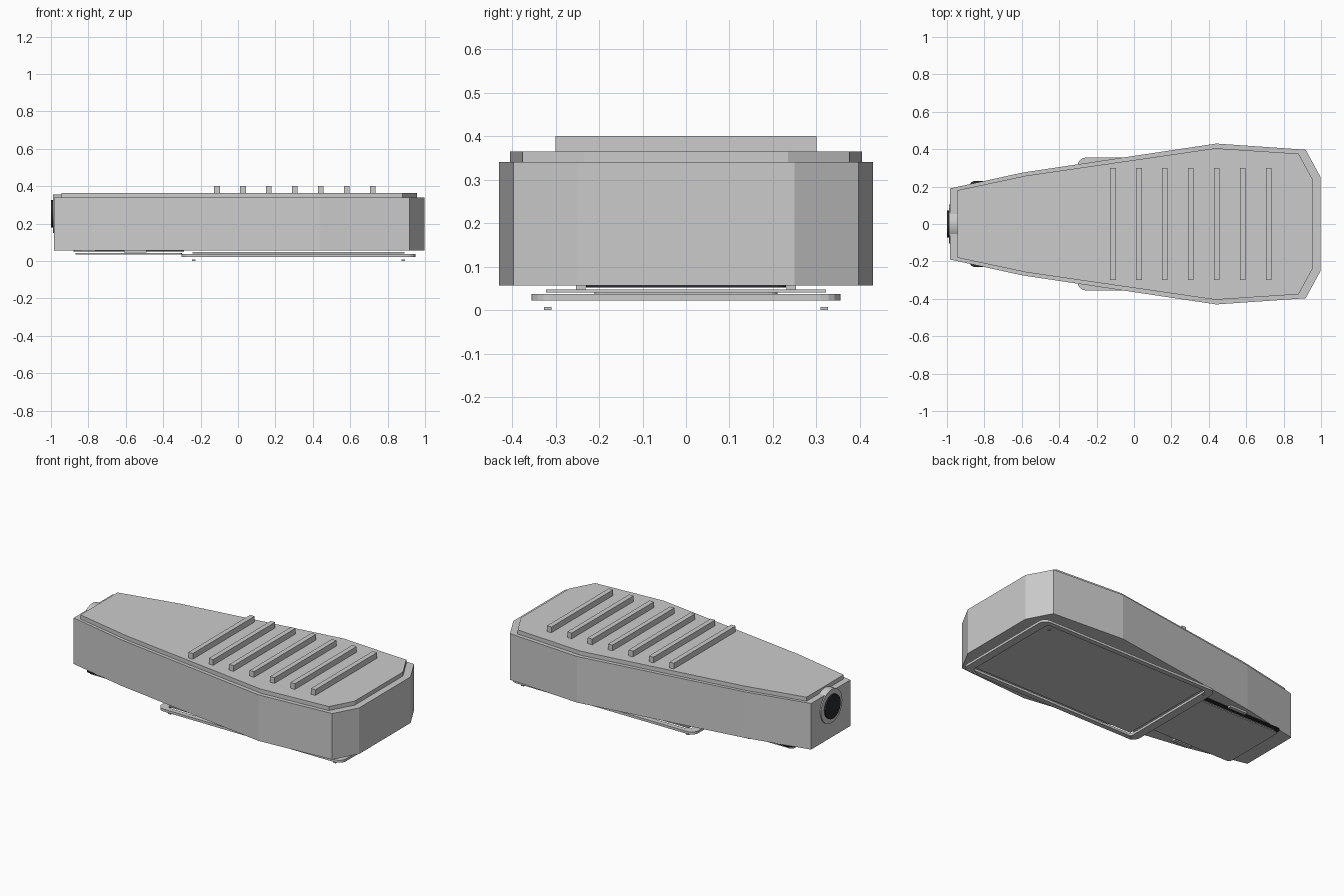
import bpy, bmesh, math

if "Cube" in bpy.data.objects:
    bpy.data.objects.remove(bpy.data.objects["Cube"])


def material(name, rgb):
    m = bpy.data.materials.new(name)
    m.diffuse_color = (*rgb, 1)
    m.use_nodes = True
    m.node_tree.nodes["Principled BSDF"].inputs["Base Color"].default_value = m.diffuse_color
    return m


BLACK = material("black_rubber", (0.02, 0.022, 0.025))


def finish(name, bm, mat=None):
    bmesh.ops.recalc_face_normals(bm, faces=bm.faces)
    me = bpy.data.meshes.new(name)
    bm.to_mesh(me)
    bm.free()
    ob = bpy.data.objects.new(name, me)
    bpy.context.collection.objects.link(ob)
    if mat:
        me.materials.append(mat)
    return ob


def prism(name, outline, z0, z1, mat=None):
    bm = bmesh.new()
    face = bm.faces.new([bm.verts.new((x, y, z0)) for x, y in outline])
    ext = bmesh.ops.extrude_face_region(bm, geom=[face])
    top = [v for v in ext["geom"] if isinstance(v, bmesh.types.BMVert)]
    bmesh.ops.translate(bm, verts=top, vec=(0, 0, z1 - z0))
    return finish(name, bm, mat)


def mirrored(half):
    return half + [(x, -y) for x, y in reversed(half)]


def round_rect(x0, x1, hy, r, n=4):
    pts = []
    for cx, cy, a0 in ((x1 - r, hy - r, 0), (x0 + r, hy - r, 90),
                       (x0 + r, r - hy, 180), (x1 - r, r - hy, 270)):
        for i in range(n + 1):
            a = math.radians(a0 + 90 * i / n)
            pts.append((cx + r * math.cos(a), cy + r * math.sin(a)))
    return pts


def ring(name, outer, inner, z0, z1, mat=None):
    bm = bmesh.new()
    loops = [[bm.verts.new((x, y, z)) for x, y in o]
             for o, z in ((outer, z0), (outer, z1), (inner, z1), (inner, z0))]
    n = len(outer)
    for k in range(4):
        a, b = loops[k], loops[(k + 1) % 4]
        for i in range(n):
            j = (i + 1) % n
            bm.faces.new((a[i], a[j], b[j], b[i]))
    return finish(name, bm, mat)


def box(name, x0, x1, y0, y1, z0, z1, mat=None):
    return prism(name, [(x0, y0), (x1, y0), (x1, y1), (x0, y1)], z0, z1, mat)


def tube_x(name, radius, x0, x1, z, mat=None):
    bpy.ops.mesh.primitive_cylinder_add(vertices=32, radius=radius, depth=x1 - x0,
                                        location=((x0 + x1) / 2, 0, z),
                                        rotation=(0, math.pi / 2, 0))
    ob = bpy.context.object
    ob.name = name
    if mat:
        ob.data.materials.append(mat)
    bpy.ops.object.shade_smooth_by_angle()


# Tapered housing and its inset lid
prism("housing", mirrored([(-0.983, 0.19), (-0.595, 0.275), (0.44, 0.43),
                           (0.918, 0.397), (0.998, 0.25)]), 0.057, 0.34)
prism("lid", mirrored([(-0.945, 0.18), (-0.58, 0.258), (0.435, 0.405),
                       (0.88, 0.376), (0.957, 0.235)]), 0.34, 0.365)

# Cooling ribs
for i in range(7):
    x = -0.112 + i * 0.1387
    box(f"cooling_rib_{i + 1}", x - 0.015, x + 0.015, -0.3, 0.3, 0.36, 0.4)

# Pole socket
tube_x("socket_collar", 0.103, -0.99, -0.91, 0.253)
tube_x("socket_hole", 0.073, -1.0, -0.93, 0.253, BLACK)

# Lens frame, glass and corner clips
ring("lens_frame", round_rect(-0.302, 0.95, 0.355, 0.045),
     round_rect(-0.25, 0.9, 0.325, 0.02), 0.022, 0.037)
box("lens_glass", -0.243, 0.89, -0.322, 0.322, 0.04, 0.047)
for x in (-0.237, 0.883):
    for s in (-1, 1):
        y = s * 0.318
        box("lens_clip", x - 0.009, x + 0.009, y - 0.009, y + 0.009, 0, 0.007)

# Gear access door, gasket and side latches
prism("gear_door", round_rect(-0.87, -0.3, 0.21, 0.02), 0.036, 0.043)
ring("door_gasket", round_rect(-0.88, -0.29, 0.23, 0.03),
     round_rect(-0.855, -0.315, 0.205, 0.015), 0.052, 0.057, BLACK)
for s in (-1, 1):
    y = s * 0.242
    box("door_latch", -0.61, -0.49, y - 0.011, y + 0.011, 0.045, 0.058)
